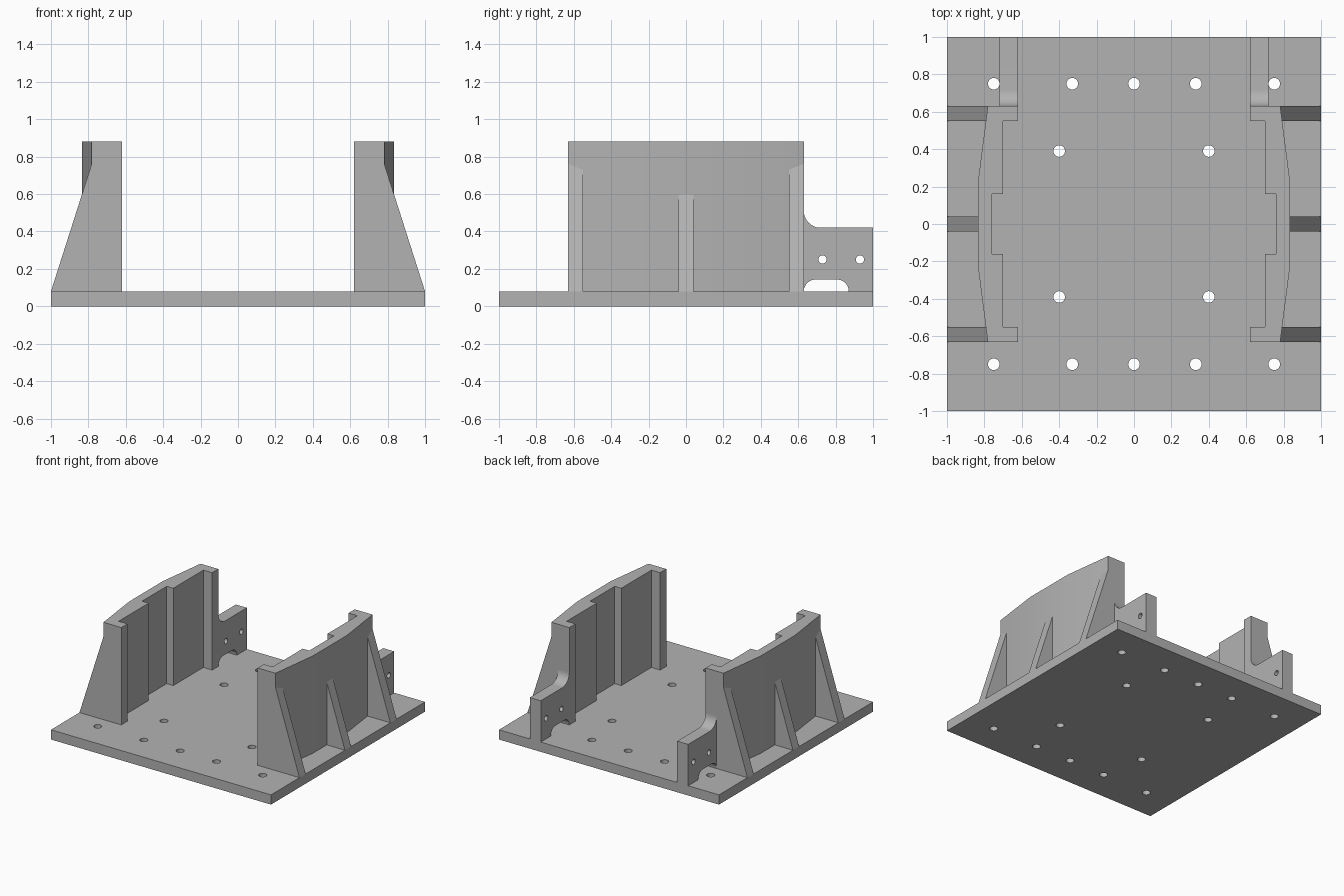
import bpy, bmesh, math
from mathutils import Vector

if "Cube" in bpy.data.objects:
    bpy.data.objects.remove(bpy.data.objects["Cube"], do_unlink=True)

grey = bpy.data.materials.new("plain grey")
grey.use_nodes = True
grey.diffuse_color = (0.45, 0.45, 0.45, 1)
grey.node_tree.nodes["Principled BSDF"].inputs["Base Color"].default_value = (0.45, 0.45, 0.45, 1)

BASE, TOP, END = 0.08, 0.88, 0.63


def place(a, b, c, axis):
    """Profile point (a, b) at depth c along the given axis."""
    return Vector({"x": (c, a, b), "y": (a, c, b), "z": (a, b, c)}[axis])


def prism(name, outlines, axis, lo, hi):
    """Extrude closed outlines from lo to hi along an axis."""
    bm = bmesh.new()
    for pts in outlines:
        face = bm.faces.new([bm.verts.new(place(a, b, lo, axis)) for a, b in pts])
        out = bmesh.ops.extrude_face_region(bm, geom=[face])
        moved = [v for v in out["geom"] if isinstance(v, bmesh.types.BMVert)]
        bmesh.ops.translate(bm, verts=moved, vec=place(0, 0, hi - lo, axis))
    bmesh.ops.recalc_face_normals(bm, faces=bm.faces)
    mesh = bpy.data.meshes.new(name)
    bm.to_mesh(mesh)
    bm.free()
    mesh.materials.append(grey)
    obj = bpy.data.objects.new(name, mesh)
    bpy.context.collection.objects.link(obj)
    return obj


def arc(ca, cb, r, start, end, steps=12):
    angles = [math.radians(start + (end - start) * i / steps) for i in range(steps + 1)]
    return [(ca + r * math.cos(t), cb + r * math.sin(t)) for t in angles]


def circles(centres, r):
    return [arc(a, b, r, 0, 345, 23) for a, b in centres]


def finish(obj, cutter=None, mirror=True):
    """Drill, mirror across x, then shade."""
    bpy.ops.object.select_all(action="DESELECT")
    bpy.context.view_layer.objects.active = obj
    obj.select_set(True)
    if cutter:
        cutter.hide_render = True
        mod = obj.modifiers.new("drill", "BOOLEAN")
        mod.operation, mod.solver, mod.object = "DIFFERENCE", "EXACT", cutter
        bpy.ops.object.modifier_apply(modifier=mod.name)
        bpy.data.objects.remove(cutter, do_unlink=True)
    if mirror:
        mod = obj.modifiers.new("mirror", "MIRROR")
        mod.use_mirror_merge = False
        bpy.ops.object.modifier_apply(modifier=mod.name)
    bpy.ops.object.shade_smooth_by_angle(angle=math.radians(30))


# Base plate with mounting holes
plate = prism("base_plate", [[(-1, -1), (1, -1), (1, 1), (-1, 1)]], "z", 0, BASE)
spots = [(x, y) for x in (-0.75, -0.33, 0, 0.33, 0.75) for y in (-0.75, 0.75)]
spots += [(x, y) for x in (-0.4, 0.4) for y in (-0.39, 0.39)]
finish(plate, prism("plate_drill", circles(spots, 0.031), "z", -0.1, 0.2), mirror=False)

# Side walls: stepped inside, tapered towards the ends outside
half = [(0.835, 0.22), (0.782, END), (0.62, END), (0.62, 0.55),
        (0.70, 0.55), (0.70, 0.16), (0.76, 0.16)]
outline = half + [(x, -y) for x, y in reversed(half)]
finish(prism("side_walls", [outline], "z", BASE, TOP))

# Sloping ribs that brace the walls
for name, y0, y1, inner in (("front_ribs", -END, -0.55, 0.782),
                            ("middle_ribs", -0.04, 0.04, 0.835),
                            ("back_ribs", 0.55, END, 0.782)):
    height = BASE + (1 - inner) * 3.13
    finish(prism(name, [[(inner, BASE), (1, BASE), (inner, height)]], "y", y0, y1))

# Rear brackets with a fillet, a rounded cable slot and two holes
r = 0.063
profile = arc(END + r, BASE, r, 180, 90) + arc(0.87 - r, BASE, r, 90, 0)
profile += [(1, BASE), (1, 0.42)] + arc(END + 0.09, 0.51, 0.09, 270, 180)
bracket = prism("rear_brackets", [profile], "x", 0.62, 0.72)
finish(bracket, prism("bracket_drill", circles([(0.73, 0.25), (0.93, 0.25)], 0.022), "x", 0.5, 0.8))
